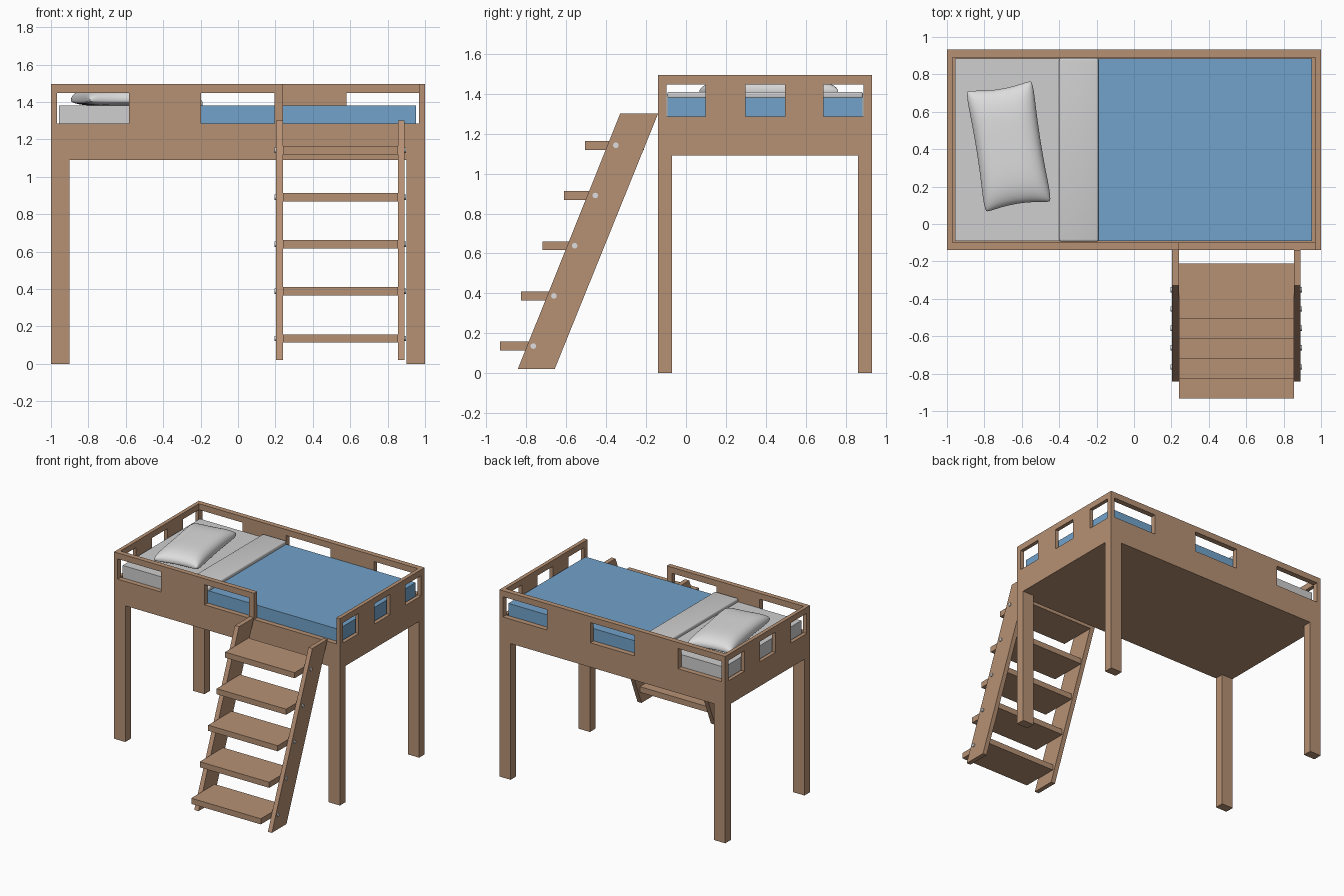
import bpy, bmesh, math
from mathutils import Matrix

if "Cube" in bpy.data.objects:
    bpy.data.objects.remove(bpy.data.objects["Cube"])


def material(name, rgb):
    m = bpy.data.materials.new(name)
    m.diffuse_color = (*rgb, 1)
    m.use_nodes = True
    m.node_tree.nodes["Principled BSDF"].inputs["Base Color"].default_value = m.diffuse_color
    return m


WOOD = material("wood", (0.468, 0.283, 0.175))
BLUE = material("blue_blanket", (0.168, 0.365, 0.59))
SHEET = material("grey_sheet", (0.62, 0.62, 0.62))
PILLOW = material("pillow_white", (0.72, 0.72, 0.72))
STEEL = material("bolt_steel", (0.74, 0.74, 0.75))


def add(name, bm, mat):
    bmesh.ops.recalc_face_normals(bm, faces=bm.faces)
    me = bpy.data.meshes.new(name)
    bm.to_mesh(me)
    bm.free()
    me.materials.append(mat)
    ob = bpy.data.objects.new(name, me)
    bpy.context.collection.objects.link(ob)
    return ob


def box(name, x, y, z, mat=WOOD, bevel=0):
    bm = bmesh.new()
    bmesh.ops.create_cube(bm, size=1)
    for v in bm.verts:
        v.co = [r[0] if c < 0 else r[1] for c, r in zip(v.co, (x, y, z))]
    if bevel:
        bmesh.ops.bevel(bm, geom=bm.edges[:], offset=bevel, segments=4,
                        profile=0.5, affect='EDGES')
    return add(name, bm, mat)


def smooth(ob, angle=40):
    bpy.ops.object.select_all(action='DESELECT')
    ob.select_set(True)
    bpy.context.view_layer.objects.active = ob
    bpy.ops.object.shade_smooth_by_angle(angle=math.radians(angle))


def cut(ob, x, y, z):
    cutter = box("cutter", x, y, z)
    cutter.hide_render = True
    mod = ob.modifiers.new("cut", 'BOOLEAN')
    mod.operation = 'DIFFERENCE'
    mod.solver = 'EXACT'
    mod.object = cutter
    bpy.context.view_layer.objects.active = ob
    bpy.ops.object.modifier_apply(modifier=mod.name)
    bpy.data.objects.remove(cutter)


# Bed frame: tray with windows in all walls and an entry gap at the front
frame = box("bed_frame", (-1, 1), (-0.14, 0.932), (1.09, 1.495))
cut(frame, (-0.97, 0.97), (-0.10, 0.89), (1.13, 1.7))
WIN_Z = (1.285, 1.447)
for x in ((-0.968, -0.582), (-0.198, 0.195)):
    cut(frame, x, (-0.3, 1.1), WIN_Z)
cut(frame, (0.58, 0.968), (0.5, 1.1), WIN_Z)
for y in ((-0.098, 0.098), (0.297, 0.495), (0.69, 0.888)):
    cut(frame, (-1.2, 1.2), y, WIN_Z)
cut(frame, (0.24, 0.968), (-0.3, 0.2), (1.285, 1.7))

# Legs
for xn, x in (("left", (-1, -0.9)), ("right", (0.9, 1))):
    for yn, y in (("front", (-0.14, -0.07)), ("back", (0.862, 0.932))):
        box(f"{yn}_{xn}_leg", x, y, (0, 1.09))

# Bedding: sheeted mattress end, blanket, folded sheet band
box("mattress", (-0.957, -0.3), (-0.092, 0.885), (1.13, 1.38), SHEET)
box("blanket", (-0.3, 0.953), (-0.092, 0.885), (1.13, 1.38), BLUE)
smooth(box("sheet_fold", (-0.4, -0.19), (-0.094, 0.887), (1.375, 1.41), SHEET, 0.012))

# Pillow: cushion-shaped cube grid with pinched sides
bm = bmesh.new()
N = 28
HW, HL = 0.185, 0.335


def pillow_point(u, v, side):
    u, v = math.sin(u * math.pi / 2), math.sin(v * math.pi / 2)
    rise = math.sqrt(max(0, (1 - u ** 4) * (1 - v ** 4)))
    x = u * (HW - 0.012 * (1 - v * v) - 0.012 * abs(u * v) ** 8)
    y = v * (HL - 0.025 * (1 - u * u) - 0.012 * abs(u * v) ** 8)
    return (x, y, side * (0.006 + 0.069 * rise) if side > 0 else -0.025 * rise - 0.006)


for side in (1, -1):
    grid = [[bm.verts.new(pillow_point(2 * i / N - 1, 2 * j / N - 1, side))
             for j in range(N + 1)] for i in range(N + 1)]
    for i in range(N):
        for j in range(N):
            bm.faces.new((grid[i][j], grid[i + 1][j], grid[i + 1][j + 1], grid[i][j + 1]))
bmesh.ops.bridge_loops(bm, edges=[e for e in bm.edges if e.is_boundary])
bm.transform(Matrix.Translation((-0.67, 0.415, 1.41)) @ Matrix.Rotation(math.radians(9), 4, 'Z'))
smooth(add("pillow", bm, PILLOW), 80)

# Ladder side rails: sloped profile extruded along x
PROFILE = ((-0.843, 0.02), (-0.658, 0.02), (-0.14, 1.3), (-0.33, 1.3))
for name, x0, x1 in (("left", 0.203, 0.24), ("right", 0.855, 0.89)):
    bm = bmesh.new()
    f = bm.faces.new([bm.verts.new((x0, y, z)) for y, z in PROFILE])
    ext = bmesh.ops.extrude_face_region(bm, geom=[f])
    bmesh.ops.translate(bm, vec=(x1 - x0, 0, 0),
                        verts=[g for g in ext["geom"] if isinstance(g, bmesh.types.BMVert)])
    add(f"ladder_rail_{name}", bm, WOOD)

# Steps, with a bolt head at each end
for i in range(5):
    y, z = -0.933 + 0.107 * i, 0.113 + 0.2515 * i
    box(f"step_{i + 1}", (0.24, 0.855), (y, y + 0.295), (z, z + 0.045))
    for name, x in (("left", 0.202), ("right", 0.891)):
        bm = bmesh.new()
        bmesh.ops.create_cone(bm, cap_ends=True, segments=16, radius1=0.014,
                              radius2=0.014, depth=0.012)
        bm.transform(Matrix.Translation((x, -0.765 + 0.1035 * i, z + 0.023))
                     @ Matrix.Rotation(math.pi / 2, 4, 'Y'))
        smooth(add(f"bolt_{name}_{i + 1}", bm, STEEL))
